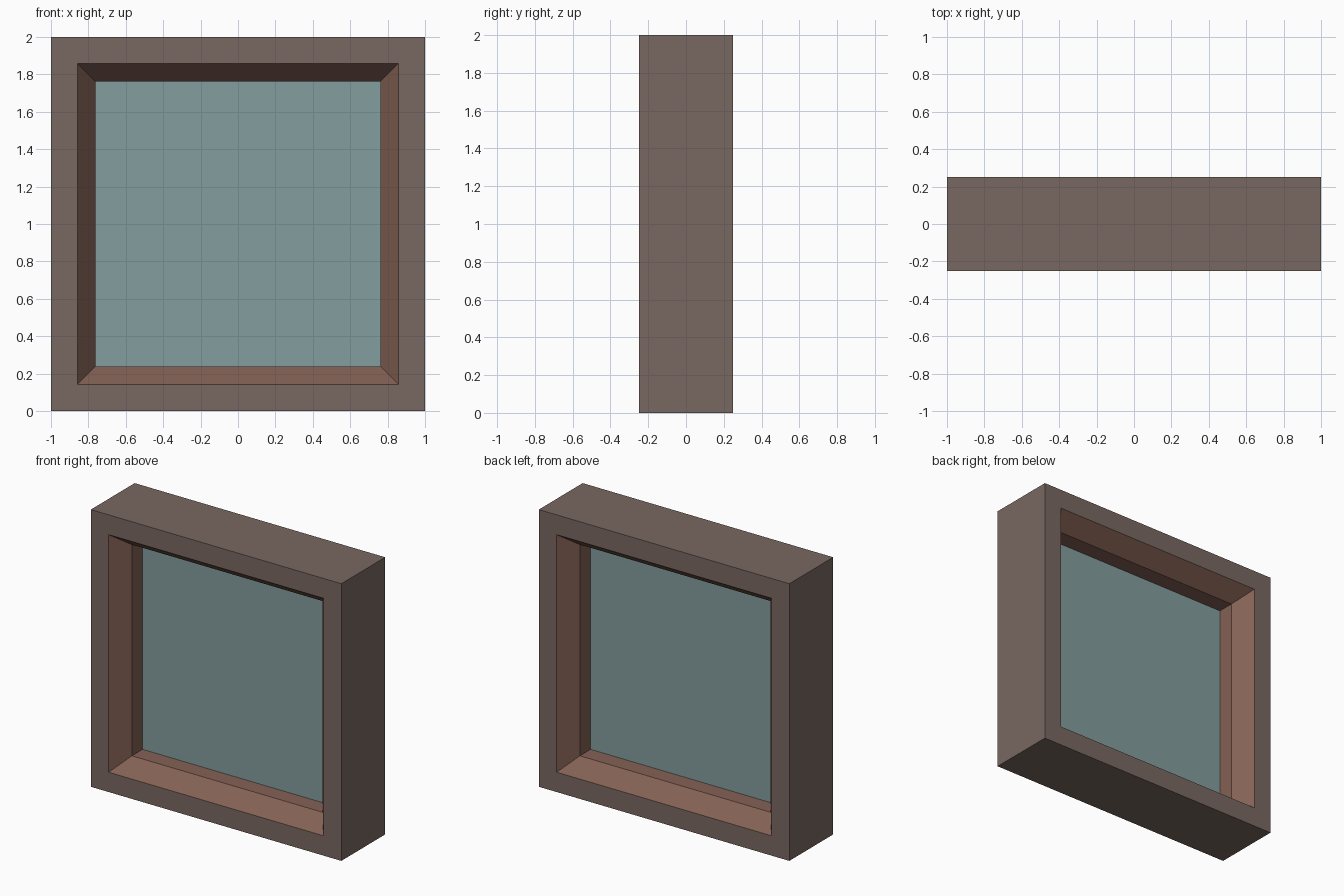
import bpy

if "Cube" in bpy.data.objects:
    bpy.data.objects.remove(bpy.data.objects["Cube"])

OUTER, OPENING, PANE = 1.0, 0.857, 0.762   # half sizes of the square rings
DEPTH, STEP = 0.25, 0.122                  # half depth, end of the slanted reveal


def material(name, color):
    m = bpy.data.materials.new(name)
    m.diffuse_color = (*color, 1)
    m.use_nodes = True
    m.node_tree.nodes["Principled BSDF"].inputs["Base Color"].default_value = m.diffuse_color
    return m


def ring_corners(r, y):
    """Four corners of a square ring centred on z = 1."""
    return [(sx * r, y, 1 + sz * r) for sx, sz in ((-1, -1), (1, -1), (1, 1), (-1, 1))]


def add_mesh(name, verts, faces, mat):
    mesh = bpy.data.meshes.new(name)
    mesh.from_pydata(verts, [], faces)
    mesh.materials.append(mat)
    obj = bpy.data.objects.new(name, mesh)
    bpy.context.collection.objects.link(obj)
    return obj


def square_sweep(name, profile, mat):
    """Join square rings given as (half size, y) into mitred walls."""
    verts = [c for r, y in profile for c in ring_corners(r, y)]
    faces = []
    for i in range(len(profile) - 1):
        for k in range(4):
            a, b = i * 4 + k, i * 4 + (k + 1) % 4
            faces.append((a, b, b + 4, a + 4))
    return add_mesh(name, verts, faces, mat)


wood = material("wood", (0.19, 0.14, 0.12))
lining = material("lining_wood", (0.23, 0.12, 0.09))
glass = material("glass", (0.23, 0.34, 0.34))

# Outer frame: front face, outer sides and back face
square_sweep("outer_frame", [(OPENING, DEPTH), (OUTER, DEPTH),
                             (OUTER, -DEPTH), (OPENING, -DEPTH)], wood)

# Inner lining: slanted reveal, straight jamb, slanted reveal
square_sweep("inner_lining", [(OPENING, -DEPTH), (PANE, -STEP),
                              (PANE, STEP), (OPENING, DEPTH)], lining)

# Pane in the middle of the frame
add_mesh("glass_pane", ring_corners(PANE, 0), [(0, 1, 2, 3)], glass)
